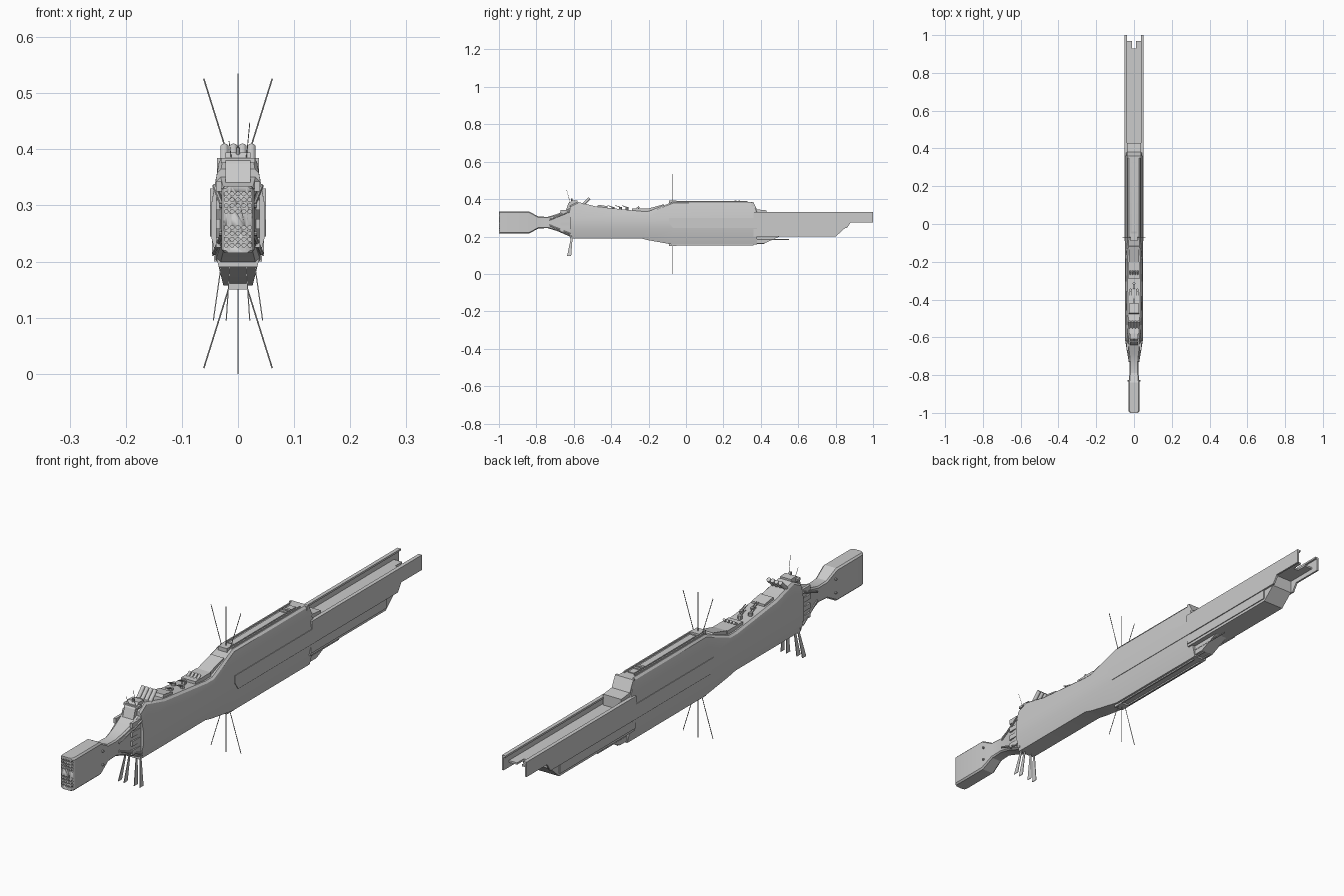
import bpy, bmesh, math
from mathutils import Vector, Matrix

cube = bpy.data.objects.get("Cube")
if cube:
    bpy.data.objects.remove(cube, do_unlink=True)

# Shared stations along the ship and shared heights
tip, bow, waist, shoulder, aft, stern = -1, -.62, -.2, -.07, .36, 1
keel, belly, ledge, deck, rail, roof = .157, .19, .245, .3, .33, .385
beam, skin, pod_radius, middle = .05, .007, .029, .275
sides = {"left": 1, "right": -1}


def finish(name, bm, smooth=False):
    bmesh.ops.recalc_face_normals(bm, faces=bm.faces)
    mesh = bpy.data.meshes.new(name)
    bm.to_mesh(mesh)
    bm.free()
    ob = bpy.data.objects.new(name, mesh)
    bpy.context.collection.objects.link(ob)
    bpy.ops.object.select_all(action='DESELECT')
    bpy.context.view_layer.objects.active = ob
    ob.select_set(True)
    if smooth:
        bpy.ops.object.shade_smooth_by_angle(angle=math.radians(25))
    return ob


def mirrored_ring(y, half):
    """Closed ring at station y from the (x, z) points of its +x half."""
    return [(x, y, z) for x, z in half] + [(-x, y, z) for x, z in reversed(half)]


def loft(name, rings):
    bm = bmesh.new()
    loops = [[bm.verts.new(point) for point in ring] for ring in rings]
    count = len(loops[0])
    for first, second in zip(loops, loops[1:]):
        for i in range(count):
            j = (i + 1) % count
            bm.faces.new((first[i], first[j], second[j], second[i]))
    bm.faces.new(loops[0])
    bm.faces.new(loops[-1])
    return finish(name, bm, True)


def prism(name, profile, x_start, x_end):
    """Side profile of (y, z) points pushed along x."""
    bm = bmesh.new()
    face = bm.faces.new([bm.verts.new((x_start, y, z)) for y, z in profile])
    moved = bmesh.ops.extrude_face_region(bm, geom=[face])["geom"]
    verts = [item for item in moved if isinstance(item, bmesh.types.BMVert)]
    bmesh.ops.translate(bm, vec=(x_end - x_start, 0, 0), verts=verts)
    return finish(name, bm)


def block(name, x_start, x_end, front, back, bottom, top):
    outline = [(front, bottom), (back, bottom), (back, top), (front, top)]
    return prism(name, outline, x_start, x_end)


def centred_block(name, half_width, front, back, bottom, top):
    return block(name, -half_width, half_width, front, back, bottom, top)


def rods(name, lines, radius, segments=8):
    bm = bmesh.new()
    for line in lines:
        start, end = map(Vector, line)
        turn = (end - start).to_track_quat('Z', 'Y').to_matrix().to_4x4()
        bmesh.ops.create_cone(bm, cap_ends=True, segments=segments, radius1=radius,
                              radius2=radius, depth=(end - start).length,
                              matrix=Matrix.Translation((start + end) / 2) @ turn)
    return finish(name, bm, True)


# Main hull: slab sides that lean in toward roof and keel
def hull_ring(y, bottom, top):
    side = beam - .002
    low = side - (ledge - bottom) / 4
    high = side - (top - deck) / 6
    return mirrored_ring(y, [(low, bottom), (side, ledge), (side, deck),
                             (high, top - skin), (high - skin, top)])


loft("main_hull", [
    hull_ring(bow, belly, roof - .02), hull_ring(bow + .04, belly, roof),
    hull_ring(-.48, belly, .36), hull_ring(waist - .04, belly, .335),
    hull_ring(waist, belly - .01, .335), hull_ring(shoulder, keel, roof),
    hull_ring(aft, keel, roof), hull_ring(aft + .02, keel, rail)])


# Nose pod with rounded front, joined to a pinched neck
def pod_ring(y, width, height):
    corner = width / 5
    return mirrored_ring(y, [
        (width - corner, middle - height), (width, middle - height + corner),
        (width, middle + height - corner), (width - corner, middle + height)])


pod_height = .06
rings = []
for step in range(2, 7):
    angle = math.radians(step * 15)
    rings.append(pod_ring(tip + pod_radius * (1 - math.sin(angle + angle / step)) if step < 0
                          else tip + pod_radius * (1 - math.cos(angle - math.radians(30))),
                          pod_radius * math.sin(angle), pod_height))
rings += [pod_ring(-.84, pod_radius, pod_height), pod_ring(-.79, .024, .032),
          pod_ring(-.74, .023, .03), pod_ring(-.69, pod_radius, .045),
          pod_ring(bow + .01, .04, .08)]
nose = loft("nose_and_neck", rings)

# Launch ports cut into the nose
pitch = .0105
cutter = rods("port_cutter", [
    ((column * pitch, tip - pitch, z), (column * pitch, tip + pod_radius, z))
    for bank in (-.03, .03) for column in (-2, -1, 0, 1, 2)
    for z in (middle + bank + pitch * (row - 1.5) for row in range(4))], pitch / 3, 10)
cutter.hide_render = True
cut = nose.modifiers.new("ports", 'BOOLEAN')
cut.operation = 'DIFFERENCE'
cut.solver = 'EXACT'
cut.object = cutter
bpy.context.view_layer.objects.active = nose
bpy.ops.object.modifier_apply(modifier=cut.name)
bpy.data.objects.remove(cutter, do_unlink=True)

# Rear body, open deck and keel
inner = beam - skin
prism("rear_lower_body", [(aft, .2), (.8, .2), (.85, ledge), (.85, deck - skin),
                          (aft, deck - skin)], -inner, inner)
centred_block("rear_deck", inner, aft, .93, deck - skin, deck)
prism("keel_step", [(aft, keel + skin), (.42, keel + skin), (.5, .2), (aft, .2)],
      -beam / 2, beam / 2)

for side, s in sides.items():
    # Long side armour running past the stern
    notch = .275
    prism(f"{side}_side_armour", [
        (shoulder - .02, notch), (shoulder, ledge), (.86, ledge), (.88, notch),
        (stern, notch), (stern, rail), (aft, rail), (aft, deck), (shoulder - .02, deck)],
        s * inner, s * beam)
    block(f"{side}_armour_lip", s * (inner - skin), s * beam, aft, stern, rail - skin, rail)
    block(f"{side}_deck_fork", s * .01, s * inner, .93, .97, deck - skin, deck)
    block(f"{side}_lower_fairing", s * inner, s * (inner + skin / 2), aft, .8, .21, ledge)

    # Neck radiators, braces and nose thrusters
    for i in range(4):
        bottom = .225 + i * beam * 2 / 3
        block(f"{side}_neck_vent_{i}", s * pod_radius, s * .039, bow - beam, bow,
              bottom, bottom + .018)
    rods(f"{side}_neck_braces", [
        ((s * .024, -.73, middle + lift / 4), (s * .042, bow, middle + lift))
        for lift in (-.06, .06)], .004)
    rods(f"{side}_nose_thrusters", [
        ((s * .02, -.83, middle + lift), (s * .034, -.83, middle + lift))
        for lift in (-.025, .025)], .004)

    # Flared paddles below the front of the hull
    for name, x, lean in (("inner", .014, .007), ("outer", .029, .015)):
        loft(f"{side}_{name}_paddle", [
            [(s * x + across, y - width, z), (s * x + across, y + width, z),
             (s * x - across, y + width, z), (s * x - across, y - width, z)]
            for x, y, z, width, across in ((x, bow + .01, .2, .004, .001),
                                           (x + lean, bow - .005, .095, .011, .001))])

    # Stern booms and long rails
    rods(f"{side}_stern_boom", [((s * .024, aft, .184), (s * .024, .55, .184))], .0025)
    rods(f"{side}_keel_boom", [((s * .014, aft, .162), (s * .014, .42, .162))], .003)
    block(f"{side}_roof_rail", s * .019, s * .024, shoulder, aft - .03, roof - skin, roof + .005)
    block(f"{side}_keel_rail", s * .012, s * .018, shoulder, aft, keel - .005, keel + skin)

# Long sensor spines above and below
spines = [((0, shoulder, roof), (0, shoulder, .535)), ((0, shoulder, keel), (0, shoulder, 0))]
for s in sides.values():
    spines += [((s * .017, shoulder, roof), (s * .061, shoulder, .526)),
               ((s * .015, shoulder, keel), (s * .061, shoulder, .01))]
rods("sensor_spines", spines, .0013)
for name, z in (("top", roof), ("bottom", keel)):
    centred_block(f"spine_mount_{name}", .018, shoulder - .02, shoulder + .02, z - skin, z + skin)

# Roof structures
centred_block("roof_spine", .012, shoulder + .03, aft - .04, roof - skin, roof + .003)
prism("aft_deckhouse", [(aft - .01, deck), (.43, deck), (.43, .34), (.38, .345), (aft, roof),
                        (aft - .01, roof)], -.037, .037)
for i in range(2):
    front = .26 + i / beam / 1000
    centred_block(f"roof_hatch_{i}", .014, front, front + .01, roof, roof + skin)
prism("sloped_launcher", [(waist, rail), (-.11, .355), (-.12, .372), (waist, .35)], -.026, .026)
centred_block("mid_deckhouse", pod_radius, waist - .09, waist, rail, .35)
prism("forward_deckhouse", [(-.48, .35), (-.42, .34), (-.42, .362), (-.47, .37)], -.026, .026)
rods("raised_launch_tubes", [((x / 125, -.555, .365), (x / 125, -.515, .405))
                             for x in (-3, -1, 1, 3)], .0075, 12)
rods("small_launch_tubes", [((x / 150, -.27, .343), (x / 150, -.25, .359))
                            for x in (-3, -1, 1, 3)], .005, 12)

# Gun turrets with twin barrels
for name, x, y in (("front", 0, -.39), ("left", .018, -.35), ("right", -.018, -.35),
                   ("rear", 0, -.315)):
    base = .342
    rods(f"{name}_turret", [((x, y, base), (x, y, base + .015))], .008)
    rods(f"{name}_turret_barrels", [
        ((x + s * .004, y, base + .014), (x + s * .004, y - .028, base + .024))
        for s in sides.values()], .0018)

# Bridge tower and masts
prism("bridge_tower", [(bow - .025, rail), (bow + .04, .35), (bow + .04, .392),
                       (bow + .01, .394), (bow - .01, .375)], -.022, .022)
centred_block("bridge_wing", .03, bow - .005, bow + .015, roof - .009, roof)
rods("bridge_masts", [((.015, bow, roof), (.021, bow - .018, .448)),
                      ((-.012, bow, roof), (-.016, bow - .01, .415))], .0008)
rods("bridge_dome", [((0, bow + .01, roof), (0, bow + .01, .403))], .004)
